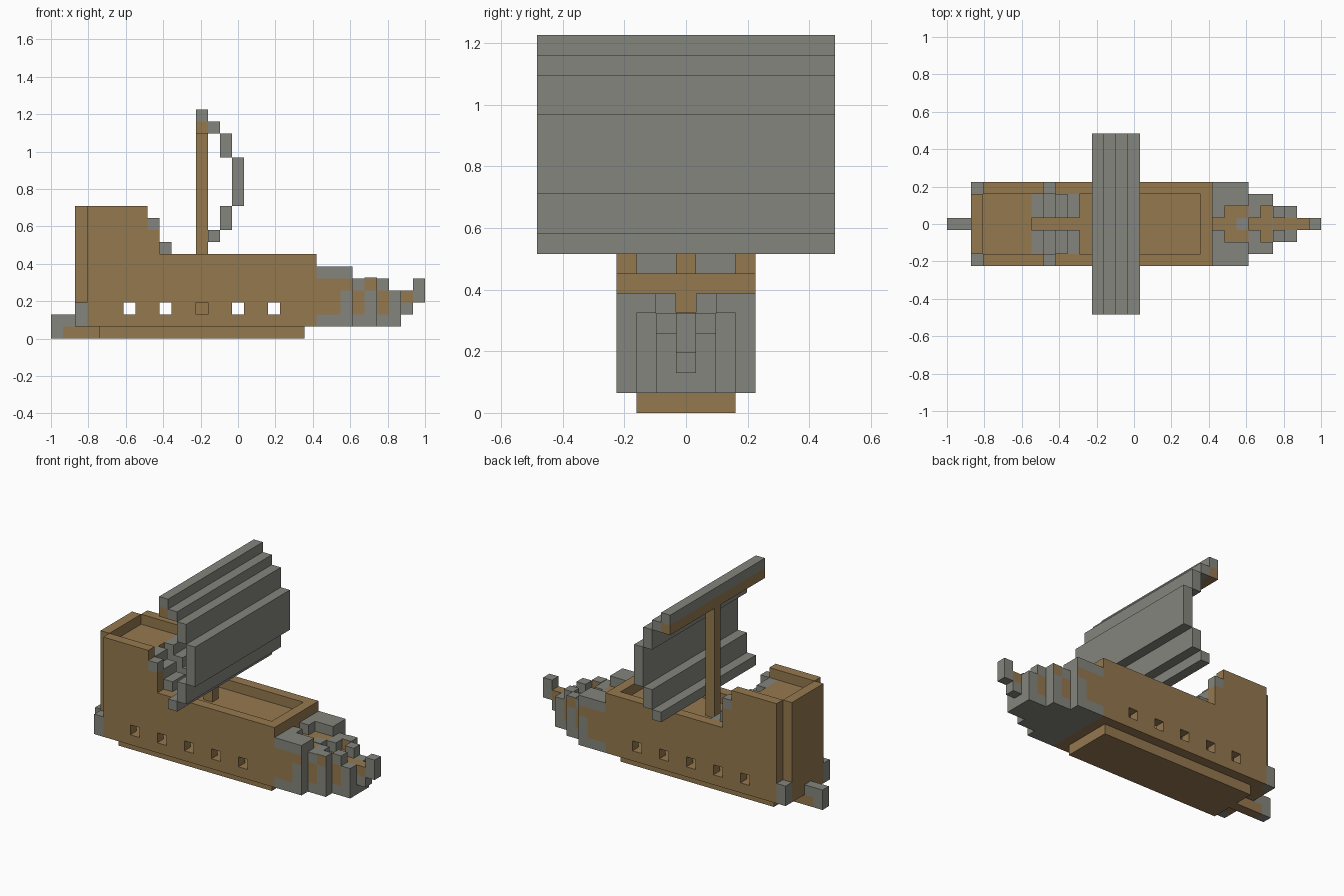
import bpy
import bmesh

if "Cube" in bpy.data.objects:
    bpy.data.objects.remove(bpy.data.objects["Cube"], do_unlink=True)

U = 2 / 31  # one building block


def make_material(name, rgb):
    mat = bpy.data.materials.new(name)
    mat.use_nodes = True
    color = (*rgb, 1)
    mat.diffuse_color = color
    bsdf = mat.node_tree.nodes["Principled BSDF"]
    bsdf.inputs["Base Color"].default_value = color
    bsdf.inputs["Roughness"].default_value = 0.9
    return mat


WOOD = make_material("brown wood", (0.30, 0.19, 0.078))
STONE = make_material("warm gray", (0.235, 0.235, 0.21))


def part(name, mat, *boxes):
    """Boxes are (x0, x1, y0, y1, z0, z1) in blocks, x counted from the stern."""
    bm = bmesh.new()
    for x0, x1, y0, y1, z0, z1 in boxes:
        cube = bmesh.ops.create_cube(bm, size=1)["verts"]
        for v in cube:
            v.co.x = -1 + U * (x1 if v.co.x > 0 else x0)
            v.co.y = U * (y1 if v.co.y > 0 else y0)
            v.co.z = U * (z1 if v.co.z > 0 else z0)
    mesh = bpy.data.meshes.new(name)
    bm.to_mesh(mesh)
    bm.free()
    mesh.materials.append(mat)
    obj = bpy.data.objects.new(name, mesh)
    bpy.context.collection.objects.link(obj)


def mid(x0, x1, half, z0, z1):
    """Box centred across the ship."""
    return (x0, x1, -half, half, z0, z1)


def pair(x0, x1, y0, y1, z0, z1):
    """Box and its mirror on the other side."""
    return [(x0, x1, y0, y1, z0, z1), (x0, x1, -y1, -y0, z0, z1)]


# Keel and rudder
part("keel", WOOD, mid(4, 21, 2.5, 0, 1), mid(1, 4, 0.5, 0, 1))
part("rudder", STONE, mid(0, 1, 0.5, 0, 2), mid(1, 2, 0.5, 1, 2))

# Hull sides with open gun ports
ports = [6, 9, 12, 15, 18]
sides = pair(3, 22, 2.5, 3.5, 1, 2) + pair(3, 22, 2.5, 3.5, 3, 7)
for start, end in zip([3] + [p + 1 for p in ports], ports + [22]):
    sides += pair(start, end, 2.5, 3.5, 2, 3)
part("hull_sides", WOOD, *sides)
part("hull_floor", WOOD, mid(3, 22, 2.5, 1, 2))
part("main_deck", WOOD, mid(3, 21, 2.5, 5, 6))
part("bow_wall", WOOD, mid(21, 22, 2.5, 2, 7))

# Stern
part("stern_wall", WOOD, mid(2, 3, 2.5, 1, 11))
part("stern_corner_posts", STONE, *pair(2, 3, 2.5, 3.5, 1, 3))
part("rear_castle_walls", WOOD, *pair(3, 8, 2.5, 3.5, 7, 11),
     *pair(8, 9, 2.5, 3.5, 7, 9))
part("rear_castle_caps", STONE, *pair(8, 9, 2.5, 3.5, 9, 10))
part("rear_castle_deck", WOOD, mid(3, 7, 2.5, 9, 10))
part("rear_castle_front", WOOD, mid(6, 7, 2.5, 6, 9))

# Twin stairs down to the main deck
stairs = []
for i in range(4):
    stairs += pair(7 + i, 8 + i, 0.5, 2.5, 6, 10 - i)
part("stairs", STONE, *stairs)

# Bow: three narrowing tiers
part("bow_base", STONE, mid(22, 25, 3.5, 1, 2), mid(25, 27, 2.5, 1, 2),
     mid(27, 29, 1.5, 1, 2))
part("bow_planks", WOOD, mid(22, 24, 3.5, 2, 5), mid(24, 24.98, 3.5, 4, 5),
     mid(25, 26, 2.5, 2, 4), mid(26, 26.98, 2.5, 4, 4.01),
     *pair(26, 26.98, 1.5, 2.5, 4, 5), mid(27, 28, 1.5, 2, 4))
part("bow_frames", STONE, mid(24, 25, 3.5, 2, 4), mid(26, 27, 2.5, 2, 4),
     *pair(28, 29, 0.5, 1.5, 2, 4), mid(24.98, 25, 3.5, 4, 5),
     *pair(26.98, 27, 1.5, 2.5, 4, 5))
part("bow_rails", STONE, *pair(22, 23, 0.5, 3.5, 5, 6),
     *pair(23, 25, 1.5, 3.5, 5, 6), mid(24, 25, 0.5, 5, 5.05),
     *pair(25, 26, 0.5, 2.5, 4, 5), *pair(26, 27, 1.5, 2.5, 5, 5.05),
     *pair(27, 28, 0.5, 1.5, 4, 5))

# Bowsprit and figurehead
part("bowsprit", WOOD, mid(28, 30, 0.5, 3, 4))
part("bowsprit_support", STONE, mid(28, 30, 0.5, 2, 3))
part("figurehead", STONE, mid(30, 31, 0.5, 3, 5))

# Mast, yard and billowing sail
part("mast", WOOD, mid(12, 13, 0.5, 2, 17))
part("yard", WOOD, mid(12, 13, 7.5, 17, 18))
sail = [(12, 18, 19), (13, 17, 18), (14, 15, 17), (15, 11, 15), (14, 9, 11), (13, 8, 9)]
part("sail", STONE, *[mid(x, x + 1, 7.5, z0, z1) for x, z0, z1 in sail])
